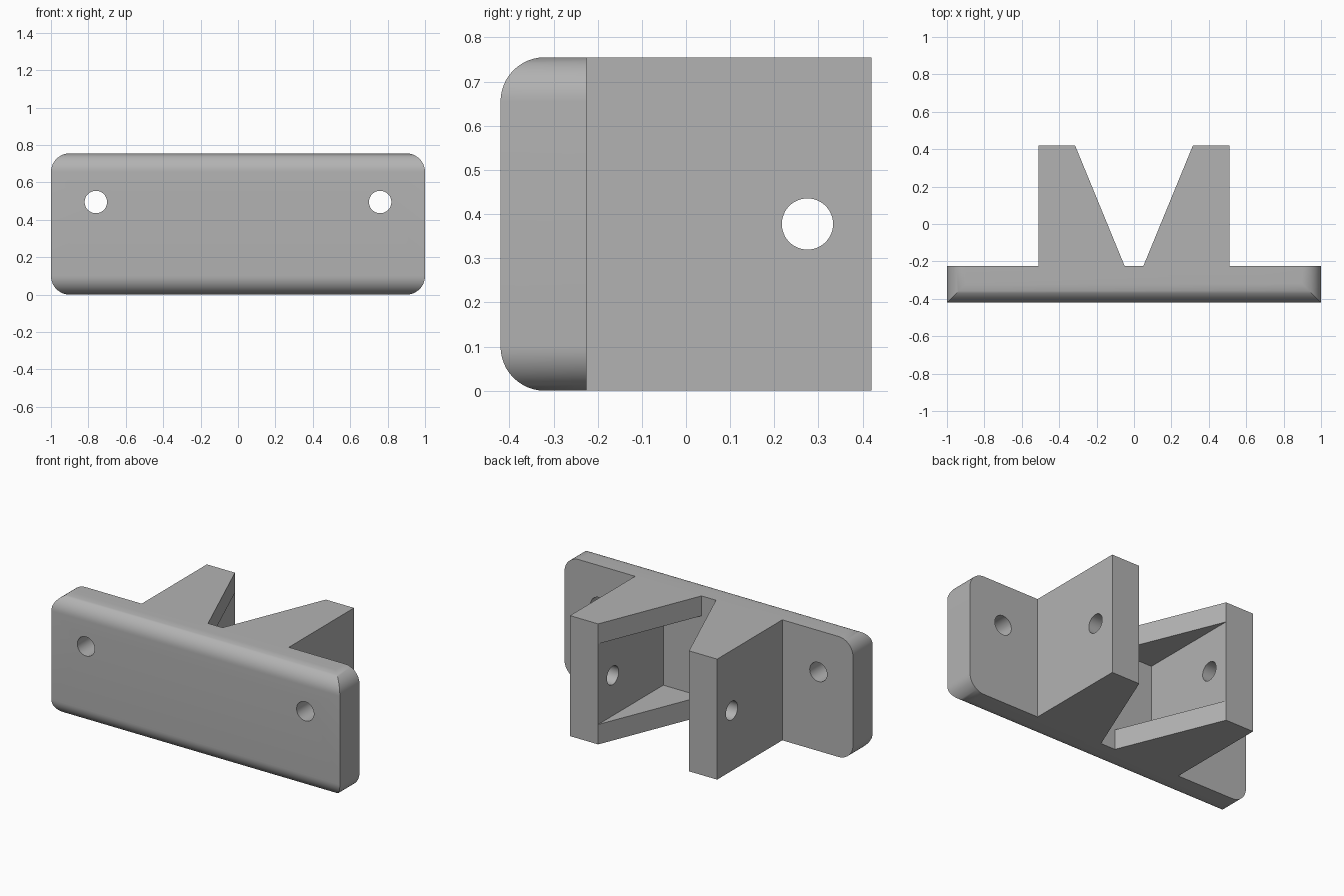
import bpy, bmesh
from math import radians
from mathutils import Matrix

cube = bpy.data.objects.get("Cube")
if cube:
    bpy.data.objects.remove(cube, do_unlink=True)

HEIGHT = 0.755
BACK, FRONT, FLOOR = 0.42, -0.42, -0.225    # y of arm ends, plate front, plate back
OUTER, INNER, ROOT = 0.51, 0.315, 0.05      # x of arm sides
RIB = 0.125                                 # rib thickness

grey = bpy.data.materials.new("grey")
grey.use_nodes = True
grey.diffuse_color = (0.45, 0.45, 0.45, 1)
grey.node_tree.nodes["Principled BSDF"].inputs["Base Color"].default_value = (0.45, 0.45, 0.45, 1)


def finish(bm, name):
    bmesh.ops.recalc_face_normals(bm, faces=bm.faces[:])
    mesh = bpy.data.meshes.new(name)
    bm.to_mesh(mesh)
    bm.free()
    mesh.materials.append(grey)
    obj = bpy.data.objects.new(name, mesh)
    bpy.context.collection.objects.link(obj)
    return obj


def cut(target, cutter):
    """Subtract the cutter from the target, then delete the cutter."""
    cutter.hide_render = True
    mod = target.modifiers.new("cut", 'BOOLEAN')
    mod.operation, mod.solver, mod.object = 'DIFFERENCE', 'EXACT', cutter
    bpy.context.view_layer.objects.active = target
    bpy.ops.object.modifier_apply(modifier=mod.name)
    bpy.data.objects.remove(cutter, do_unlink=True)


def drill(target, centre, radius, depth, axis):
    bm = bmesh.new()
    turn = Matrix.Rotation(radians(90), 4, axis)
    bmesh.ops.create_cone(bm, cap_ends=True, segments=48, radius1=radius, radius2=radius,
                          depth=depth, matrix=Matrix.Translation(centre) @ turn)
    cut(target, finish(bm, "drill_cutter"))


# Plate with two tapered arms: half the plan outline, mirrored, then extruded
half = [(1, FRONT), (1, FLOOR), (OUTER, FLOOR), (OUTER, BACK), (INNER, BACK), (ROOT, FLOOR)]
outline = half + [(-x, y) for x, y in reversed(half)]
bm = bmesh.new()
base = bm.faces.new([bm.verts.new((x, y, 0)) for x, y in outline])
grown = bmesh.ops.extrude_face_region(bm, geom=[base])["geom"]
bmesh.ops.translate(bm, vec=(0, 0, HEIGHT),
                    verts=[v for v in grown if isinstance(v, bmesh.types.BMVert)])

# Rounded plate corners
corners = [e for e in bm.edges
           if all(abs(v.co.x) > 0.99 for v in e.verts)
           and abs(e.verts[0].co.z - e.verts[1].co.z) < 0.01]
bmesh.ops.bevel(bm, geom=corners, offset=0.1, segments=12, profile=0.5, affect='EDGES')
bracket = finish(bm, "bracket")

# Pocket between the arms, leaving ribs at the top and bottom
bm = bmesh.new()
size = (2 * INNER, BACK + 0.1 - FLOOR, HEIGHT - 2 * RIB)
bmesh.ops.create_cube(bm, size=1, matrix=Matrix.Translation(
    (0, FLOOR + size[1] / 2, HEIGHT / 2)) @ Matrix.Diagonal((*size, 1)))
cut(bracket, finish(bm, "pocket_cutter"))

# Mounting holes in the plate and pin holes in the arms
for side in (-1, 1):
    drill(bracket, (side * 0.76, (FRONT + FLOOR) / 2, 0.495), 0.06, 0.4, 'X')
    drill(bracket, (side * (OUTER + INNER) / 2, 0.275, HEIGHT / 2), 0.058, 0.4, 'Y')

bpy.ops.object.select_all(action='DESELECT')
bracket.select_set(True)
bpy.context.view_layer.objects.active = bracket
bpy.ops.object.shade_smooth_by_angle(angle=radians(30))
